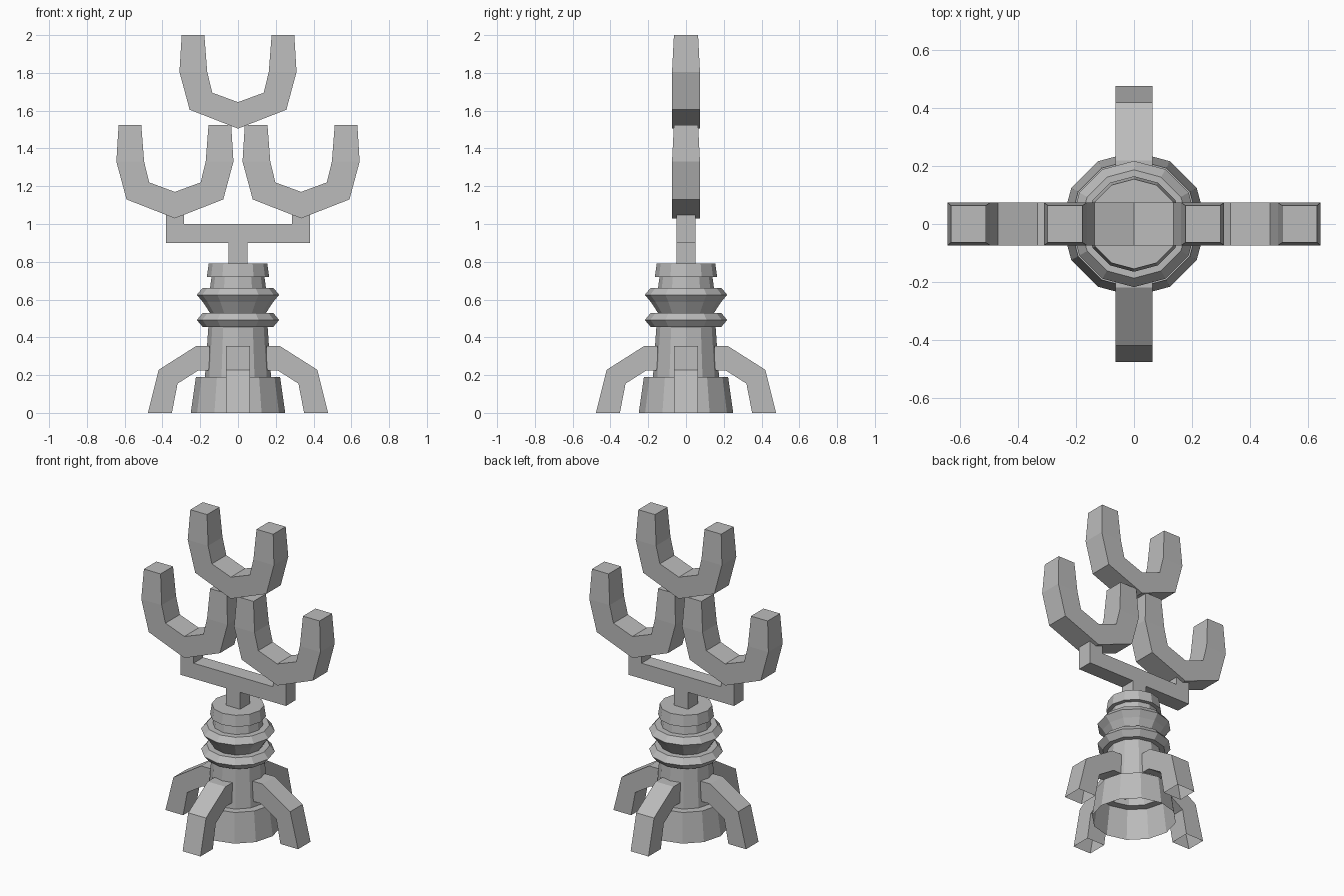
import bpy, bmesh
from math import cos, sin, pi, radians
from mathutils import Matrix

old = bpy.data.objects.get("Cube")
if old:
    bpy.data.objects.remove(old, do_unlink=True)

GREY = (0.5, 0.5, 0.5, 1)
metal = bpy.data.materials.new("plain grey")
metal.use_nodes = True
metal.diffuse_color = GREY
metal.node_tree.nodes["Principled BSDF"].inputs["Base Color"].default_value = GREY


def finish(name, bm, matrix=Matrix()):
    bmesh.ops.recalc_face_normals(bm, faces=bm.faces)
    mesh = bpy.data.meshes.new(name)
    bm.to_mesh(mesh)
    bm.free()
    mesh.materials.append(metal)
    obj = bpy.data.objects.new(name, mesh)
    obj.matrix_world = matrix
    bpy.context.collection.objects.link(obj)
    return obj


def lathe(name, profile, sides=12):
    """Revolve (radius, height) points, closing only the top."""
    bm = bmesh.new()
    rings = [[bm.verts.new((r * cos(2 * pi * i / sides), r * sin(2 * pi * i / sides), z))
              for i in range(sides)] for r, z in profile]
    for a, b in zip(rings, rings[1:]):
        for i in range(sides):
            j = (i + 1) % sides
            bm.faces.new((a[i], a[j], b[j], b[i]))
    bm.faces.new(rings[-1])
    return finish(name, bm)


def bent_bar(name, sections, matrix=Matrix(), open_end=False):
    """Four-sided bar through sections of (outer xz, inner xz, half depth)."""
    bm = bmesh.new()
    rings = [[bm.verts.new((p[0], y, p[1]))
              for p, y in ((o, -d), (n, -d), (n, d), (o, d))] for o, n, d in sections]
    for a, b in zip(rings, rings[1:]):
        for i in range(4):
            j = (i + 1) % 4
            bm.faces.new((a[i], a[j], b[j], b[i]))
    bm.faces.new(rings[0])
    if not open_end:
        bm.faces.new(rings[-1])
    return finish(name, bm, matrix)


def mirrored(sections):
    """Continue a half bar with its reflection in x."""
    flip = [((-o[0], o[1]), (-n[0], n[1]), d) for o, n, d in sections]
    return sections + [s for s in reversed(flip) if s[0][0] > 0]


# Pedestal: flared foot, tapered column, two bevelled collars and a cap
profile = [(0.25, 0), (0.223, 0.19), (0.175, 0.19), (0.157, 0.455)]
for z in (0.455, 0.588):
    profile += [(0.187, z), (0.218, z + 0.037), (0.187, z + 0.074), (0.148, z + 0.074)]
profile += [(0.14, 0.72), (0.165, 0.72), (0.155, 0.79)]
lathe("pedestal", profile)

# Four bent legs, hollow at the ground
leg = [((0.15, 0.355), (0.15, 0.225), 0.064),
       ((0.22, 0.355), (0.21, 0.225), 0.064),
       ((0.42, 0.228), (0.32, 0.155), 0.064),
       ((0.477, 0), (0.35, 0), 0.064)]
for side, angle in (("left", 0), ("back", 90), ("right", 180), ("front", 270)):
    bent_bar(side + "_leg", leg, Matrix.Rotation(radians(angle), 4, "Z"), open_end=True)

# Stem and crossbar with upturned ends
bent_bar("stem", [((-0.05, 0.78), (0.05, 0.78), 0.05), ((-0.05, 0.905), (0.05, 0.905), 0.05)])
bent_bar("crossbar", mirrored([((-0.38, 1.06), (-0.285, 1.06), 0.05),
                               ((-0.38, 0.9), (-0.285, 1.0), 0.05)]))

# Three U-shaped prongs
prong = mirrored([((-0.298, 0.495), (-0.178, 0.495), 0.064),
                  ((-0.31, 0.3), (-0.163, 0.3), 0.074),
                  ((-0.256, 0.1), (-0.136, 0.19), 0.074),
                  ((0, 0), (0, 0.14), 0.074)])
for name, x, z in (("left", 0.334, 1.03), ("right", -0.334, 1.03), ("top", 0, 1.505)):
    bent_bar(name + "_prong", prong, Matrix.Translation((x, 0, z)))
